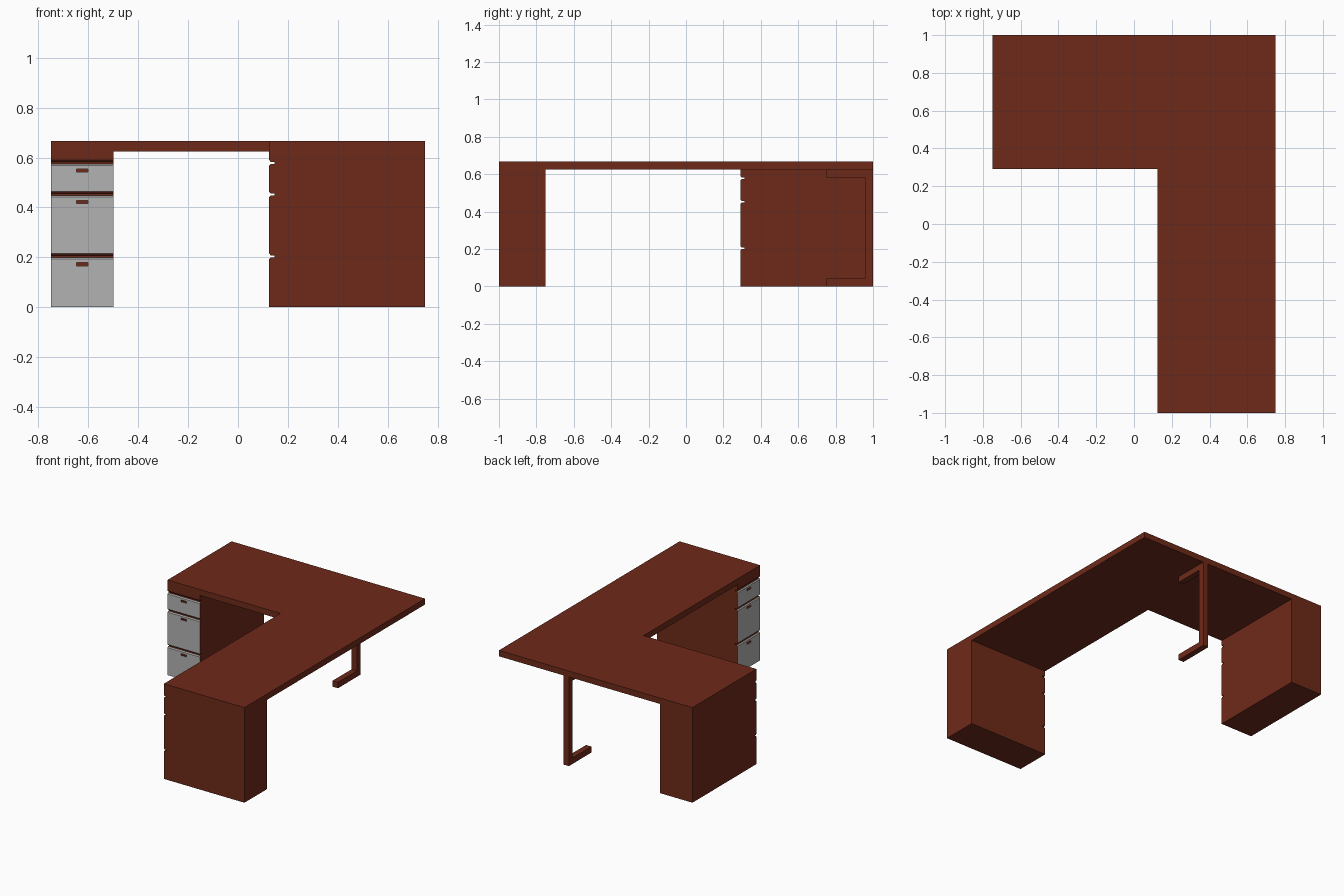
import bpy, bmesh, math
from mathutils import Matrix

if "Cube" in bpy.data.objects:
    bpy.data.objects.remove(bpy.data.objects["Cube"])

U = 1 / 24            # design module
H, T = 16 * U, U      # overall height, top thickness
FRONT_X, FRONT_Y = 0.125, 7 * U   # inner edges of the two wings
GROOVES = [0.204, 0.452, 0.579]
HANDLES = [0.172, 0.422, 0.548]

wood = bpy.data.materials.new("cherry_wood")
wood.diffuse_color = (0.156, 0.023, 0.010, 1)
wood.use_nodes = True
wood.node_tree.nodes["Principled BSDF"].inputs["Base Color"].default_value = wood.diffuse_color
grey = bpy.data.materials.new("drawer_grey")
grey.diffuse_color = (0.45, 0.45, 0.45, 1)
grey.use_nodes = True
grey.node_tree.nodes["Principled BSDF"].inputs["Base Color"].default_value = grey.diffuse_color


def prism(name, pts, vec, mats=(wood,), face_mat=None):
    """Extrude a closed outline along vec; face_mat picks a slot per face."""
    bm = bmesh.new()
    face = bm.faces.new([bm.verts.new(p) for p in pts])
    ext = bmesh.ops.extrude_face_region(bm, geom=[face], use_keep_orig=True)
    bmesh.ops.translate(bm, vec=vec, verts=[g for g in ext["geom"] if isinstance(g, bmesh.types.BMVert)])
    bmesh.ops.recalc_face_normals(bm, faces=bm.faces)
    if face_mat:
        for f in bm.faces:
            f.material_index = face_mat(f)
    me = bpy.data.meshes.new(name)
    bm.to_mesh(me)
    bm.free()
    for m in mats:
        me.materials.append(m)
    ob = bpy.data.objects.new(name, me)
    bpy.context.collection.objects.link(ob)
    return ob


def drawer_face(f):
    """Grey on drawer fronts and their chamfered lips, wood elsewhere."""
    c = f.calc_center_median()
    if abs(f.normal.x) > 0.5 or c.y > 0.006 or f.normal.y > -0.2 or c.z > 0.579:
        return 0
    return 0 if f.normal.z < -0.2 else 1


def pedestal(name, depth, loc, angle):
    # side profile with a chamfered groove above every drawer
    w = 0.125
    prof = [(0, 0)]
    for z in GROOVES:
        prof += [(0, z - .011), (.006, z - .004), (.021, z - .004),
                 (.021, z + .004), (.006, z + .004), (0, z + .011)]
    prof += [(0, H - T), (depth, H - T), (depth, 0)]
    ob = prism(name, [(-w, y, z) for y, z in prof], (2 * w, 0, 0), (wood, grey), drawer_face)
    # recessed finger pulls
    bm = bmesh.new()
    for z in HANDLES:
        bmesh.ops.create_cube(bm, size=1, matrix=Matrix.Translation((0, 0, z)) @ Matrix.Diagonal((.046, .024, .013, 1)))
    me = bpy.data.meshes.new(name + "_pull_cutter")
    bm.to_mesh(me)
    bm.free()
    me.materials.append(wood)
    cut = bpy.data.objects.new(name + "_pull_cutter", me)
    bpy.context.collection.objects.link(cut)
    cut.hide_render = True
    cut.hide_set(True)
    mod = ob.modifiers.new("pulls", "BOOLEAN")
    mod.operation = "DIFFERENCE"
    mod.solver = "EXACT"
    mod.object = cut
    for o in (ob, cut):
        o.location = loc
        o.rotation_euler.z = angle


# L-shaped desktop
top = [(-.75, 1), (-.75, FRONT_Y), (FRONT_X, FRONT_Y), (FRONT_X, -1), (.75, -1), (.75, 1)]
prism("desktop", [(x, y, H - T) for x, y in top], (0, 0, T))

# drawer pedestals at the two free ends
pedestal("left_pedestal", 1 - FRONT_Y, (-.625, FRONT_Y, 0), 0)
pedestal("front_pedestal", .75 - FRONT_X, (FRONT_X, -.875, 0), -math.pi / 2)

# C-shaped support leg under the back edge
leg = [(.75, 0), (1, 0), (1, H - T), (.75, H - T), (.75, H - 2 * T),
       (1 - T, H - 2 * T), (1 - T, T), (.75, T)]
prism("support_leg", [(5 * U, y, z) for y, z in leg], (U, 0, 0))
